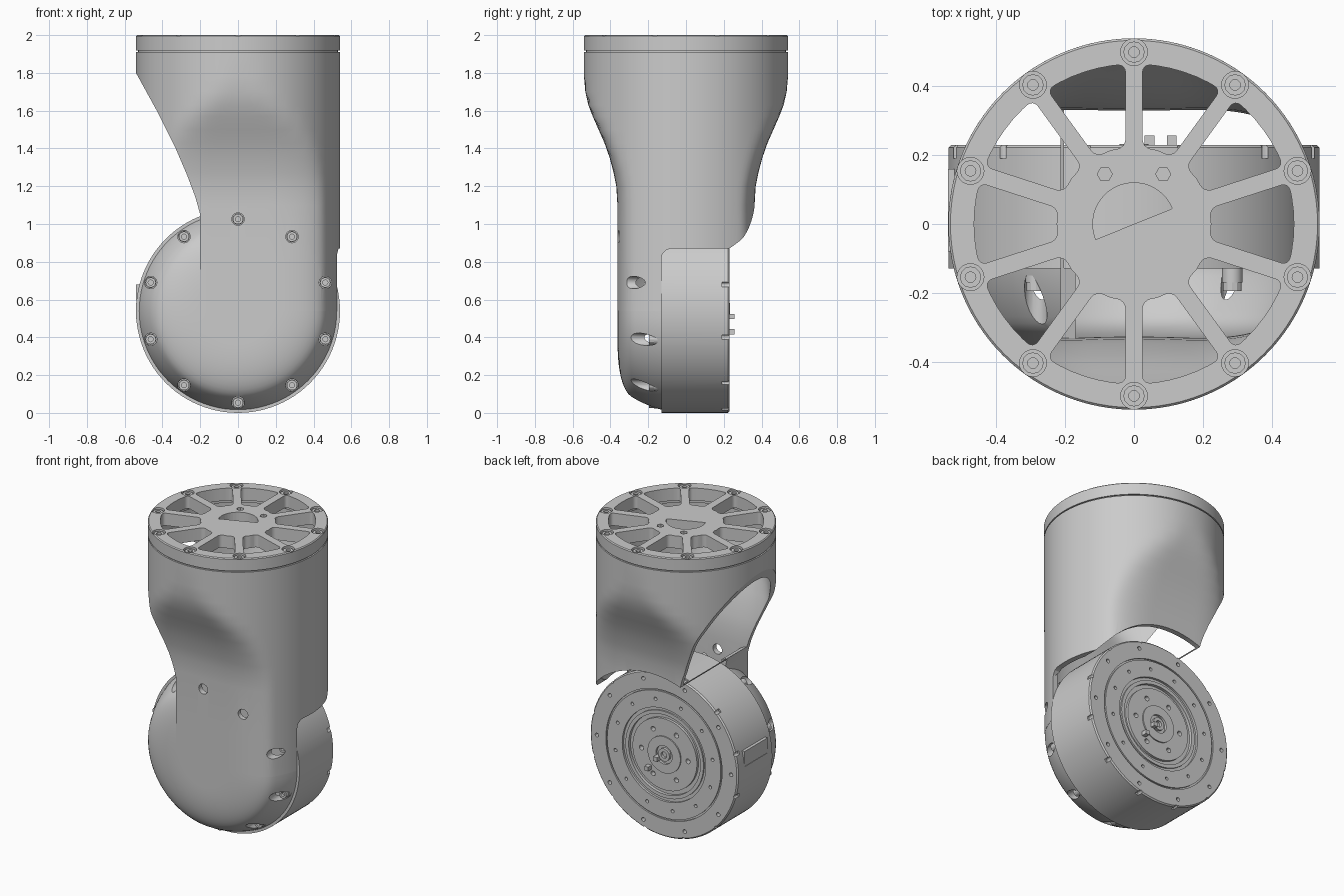
import bpy, bmesh
from math import sin, cos, pi, asin, radians, hypot

if "Cube" in bpy.data.objects:
    bpy.data.objects.remove(bpy.data.objects["Cube"])

grey = bpy.data.materials.new("plain grey")
grey.diffuse_color = (0.6, 0.6, 0.6, 1)
grey.use_nodes = True
grey.node_tree.nodes["Principled BSDF"].inputs["Base Color"].default_value = grey.diffuse_color
R, CZ, NECK = 0.54, 0.54, 0.363     # housing radius, motor axis height, neck half depth


def place(axis, a, b, h):
    return {'x': (h, a, b), 'y': (a, h, b), 'z': (a, b, h)}[axis]


def prism(bm, pts, axis, lo, hi, corners=(), rad=0.0):
    """Extrude a flat outline along an axis, optionally rounding some corners."""
    old = set(bm.faces)
    vs = [bm.verts.new(place(axis, a, b, lo)) for a, b in pts]
    faces = [bm.faces.new(vs)]
    if corners:
        bmesh.ops.bevel(bm, geom=[vs[i] for i in corners], offset=rad, segments=4,
                        profile=0.5, affect='VERTICES')
        faces = [f for f in bm.faces if f not in old]
    ext = bmesh.ops.extrude_face_region(bm, geom=faces, use_keep_orig=True)
    top = [g for g in ext['geom'] if isinstance(g, bmesh.types.BMVert)]
    bmesh.ops.translate(bm, verts=top, vec=place(axis, 0, 0, hi - lo))


def skin(bm, rings):
    """Join rings of vertices with faces."""
    for p, q in zip(rings, rings[1:]):
        for i in range(len(p)):
            j = (i + 1) % len(p)
            vs = list(dict.fromkeys((p[i], p[j], q[j], q[i])))
            if len(vs) > 2:
                bm.faces.new(vs)


def lathe(bm, prof, axis='z', a=0.0, b=0.0, seg=24, closed=False):
    """Revolve (radius, height) points round an axis through (a, b)."""
    rings = []
    for r, h in prof:
        if r == 0:
            rings.append([bm.verts.new(place(axis, a, b, h))] * seg)
        else:
            rings.append([bm.verts.new(place(axis, a + x, b + y, h)) for x, y in polar(r, seg, 0)])
    skin(bm, rings + rings[:1] if closed else rings)


def rod(bm, r, axis, a, b, lo, hi, seg=20):
    lathe(bm, [(0, lo), (r, lo), (r, hi), (0, hi)], axis, a, b, seg)


def screw(bm, r, axis, a, b, base, tip):
    """Screw head with a socket."""
    floor = tip + (base - tip) * 0.7
    lathe(bm, [(0, base), (r, base), (r, tip), (r * .5, tip), (r * .5, floor), (0, floor)],
          axis, a, b, 12)


def finish(name, bm):
    bmesh.ops.recalc_face_normals(bm, faces=bm.faces[:])
    me = bpy.data.meshes.new(name)
    bm.to_mesh(me)
    bm.free()
    me.materials.append(grey)
    ob = bpy.data.objects.new(name, me)
    bpy.context.collection.objects.link(ob)
    return ob


def make(name, fn, *args, **kw):
    bm = bmesh.new()
    fn(bm, *args, **kw)
    return finish(name, bm)


def boolean(ob, cutter, op='DIFFERENCE'):
    m = ob.modifiers.new("cut", 'BOOLEAN')
    m.object, m.operation, m.solver = cutter, op, 'EXACT'
    bpy.context.view_layer.objects.active = ob
    bpy.ops.object.modifier_apply(modifier=m.name)
    bpy.data.objects.remove(cutter)


def polar(r, n, start=90):
    return [(r * cos(radians(start + 360 * k / n)), r * sin(radians(start + 360 * k / n)))
            for k in range(n)]


def section(w, t, n=144):
    """Circle flattened to half depth w with softened corners, inset by t."""
    pts = []
    for k in range(n):
        a = 2 * pi * k / n
        flat = w / max(abs(sin(a)), 1e-4)
        soft = .8 * (R - w) + 1e-6
        h = max(soft - abs(R - flat), 0) / soft
        r = min(R, flat) - h * h * soft / 4 - t
        pts.append((r * cos(a), r * sin(a)))
    return pts


def column(bm, t, bottom, top):
    levels = [(bottom, NECK), (.8, NECK), (1.1, NECK), (1.2, .369), (1.27, .383), (1.35, .404), (1.43, .432),
              (1.5, .463), (1.57, .494), (1.63, .517), (1.7, .533), (1.78, R), (top, R)]
    rings = [[bm.verts.new((x, y, z)) for x, y in section(w, t)] for z, w in levels]
    skin(bm, rings)
    bm.faces.new(rings[0])
    bm.faces.new(rings[-1])


def body(name, t, bottom, top, back, left):
    """Column trimmed on the left, plus the round front lobe; t is the inset."""
    ob = make(name, column, t, bottom, top)
    boolean(ob, make("trim", prism, [(.8, .3), (.8, 2.1)] + left, 'y', -.8, .8), 'INTERSECT')
    half = section(NECK, t)[108:]           # quarter from the front face to the right side
    prof = [(x * .998, y * .998) for x, y in half if y < -.11]
    prof[0] = (0, prof[0][1])
    lobe = prof + [(prof[-1][0], back), (0, back)]
    boolean(ob, make("lobe", lathe, lobe, 'y', 0, CZ, 96), 'UNION')
    return ob


# Housing shell: outer form minus inner form minus the motor pocket
housing = body("housing_shell", 0, CZ, 1.91, -.09,
               [(-.6, 2.1), (-.6, 1.92), (-.54, 1.8), (-.43, 1.6), (-.33, 1.4), (-.27, 1.26),
                (-.225, 1.14), (-.2, 1.05), (-.2, .3)])
boolean(housing, body("inner", .035, CZ - .02, 1.95, -.05,
                      [(-.75, 2.1), (-.75, 1.32), (-.17, 1.08), (-.17, .3)]))
boolean(housing, make("pocket_box", prism,
                      [(-.13, -.2), (-.13, .82), (-.125, .843), (-.105, .863), (-.08, .87),
                       (1, .87), (1, -.2)], 'x', -1, 1))
boolean(housing, make("pocket_round", rod, .59, 'y', 0, CZ, -.1285, .9, 96))

# Ten countersunk screws round the front lobe, on bosses
cut, boss, scr = bmesh.new(), bmesh.new(), bmesh.new()
for x, z in polar(.486, 10):
    rod(cut, .033, 'y', x, CZ + z, -.6, -.15)
    rod(boss, .03, 'y', x, CZ + z, -.13, -.17)
    screw(scr, .027, 'y', x, CZ + z, -.17, -.195)
boolean(housing, finish("screw_holes", cut))
finish("front_bosses", boss)
finish("front_screws", scr)

# Motor drum with stepped rings on the back face
drum = [(0, -.13), (R, -.13), (R, .222), (.532, .23), (.425, .23), (.425, .22), (.415, .22),
        (.415, .23), (.305, .23), (.305, .215), (.285, .215), (.285, .225), (.262, .225),
        (.262, .205), (.235, .205), (.235, .222), (.12, .222), (.12, .23), (.06, .23),
        (.06, .215), (0, .215)]
motor = make("motor_drum", lathe, drum, 'y', 0, CZ, 96)
cut = bmesh.new()
for r, n, size, start in ((.49, 10, .013, 72), (.36, 12, .011, 80), (.17, 6, .016, 60), (.54, 12, .013, 75)):
    for x, z in polar(r, n, start):
        rod(cut, size, 'y', x, CZ + z, .19, .3, 12)
boolean(motor, finish("motor_holes", cut))

# Hub, pins and rim pads on the motor
bm = bmesh.new()
screw(bm, .042, 'y', 0, CZ, .2, .232)
finish("motor_hub", bm)
bm = bmesh.new()
for x, z in ((.045, .51), (.11, .43)):
    prism(bm, [(x - .014, z - .014), (x + .014, z - .014), (x + .014, z + .014), (x - .014, z + .014)],
          'y', .2, .258)
finish("motor_pins", bm)
bm = bmesh.new()
for z in (.5, .6):
    prism(bm, [(-.541, z), (-.5, z), (-.5, z + .08), (-.541, z + .08)], 'y', -.08, .16)
finish("rim_pads", bm)

# Spoked cap: disc with ten rounded windows
cap = make("spoked_cap", lathe, [(0, 1.918), (R, 1.918), (R, 1.994), (.534, 2), (0, 2)], 'z', 0, 0, 96)
cut = bmesh.new()
for k in range(10):
    mid = radians(72 + 36 * k)
    pts = []
    for r, n, s in ((.465, 6, 1), (.225, 2, -1)):
        w = radians(18) - asin(.025 / r)
        pts += [(r * cos(mid + s * w * (2 * i / n - 1)), r * sin(mid + s * w * (2 * i / n - 1)))
                for i in range(n + 1)]
    prism(cut, pts, 'z', 1.85, 2.1, corners=(0, 6, 7, 9), rad=.022)
half_hole = [(.12 * cos(radians(22 + 9 * i)), .12 * sin(radians(22 + 9 * i))) for i in range(21)]
prism(cut, half_hole, 'z', 1.85, 2.1)
for x in (-.085, .085):
    rod(cut, .022, 'z', x, .145, 1.96, 2.1, 6)
scr = bmesh.new()
for x, y in polar(.5, 10):
    rod(cut, .039, 'z', x, y, 1.965, 2.1)
    screw(scr, .031, 'z', x, y, 1.96, 1.992)
boolean(cap, finish("windows", cut))
finish("cap_screws", scr)

# Recessed seam between cap and shell
make("seam_ring", lathe, [(.475, 1.9), (.53, 1.9), (.53, 1.92), (.475, 1.92)], 'z', 0, 0, 96, True)

# Smooth shading with sharp edges kept
bpy.ops.object.select_all(action='SELECT')
bpy.context.view_layer.objects.active = housing
bpy.ops.object.shade_smooth_by_angle(angle=radians(28))
